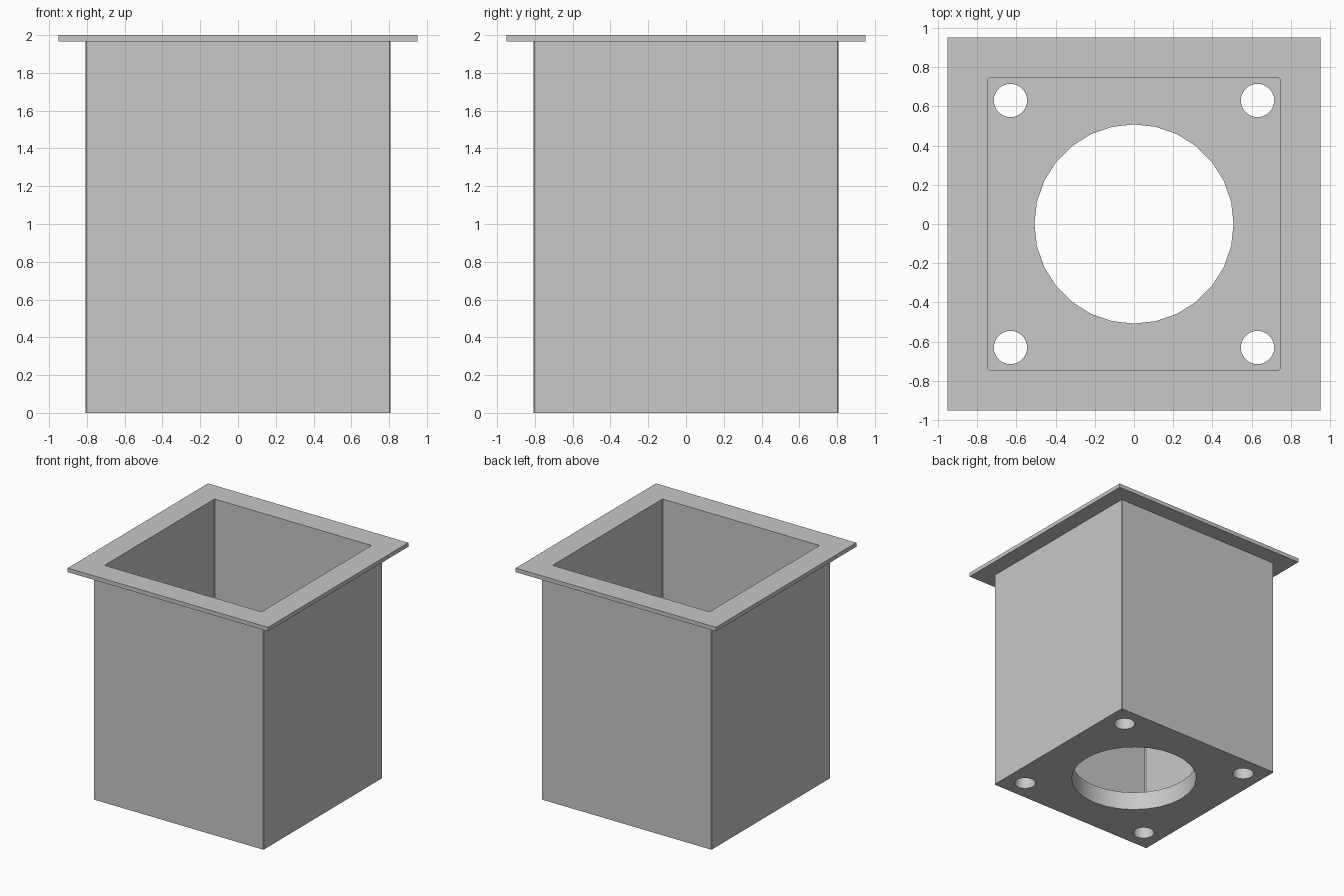
import bpy
import bmesh
from math import cos, sin, pi

default = bpy.data.objects.get("Cube")
if default:
    bpy.data.objects.remove(default, do_unlink=True)

HEIGHT = 2.0
FLANGE_BASE = 1.965
FLOOR_TOP = 0.16
OUTER, INNER, FLANGE = 0.807, 0.745, 0.95
CORNER = 0.006
HOLE_POS = 0.63

grey = bpy.data.materials.new("plain grey")
grey.use_nodes = True
colour = (0.58, 0.58, 0.58, 1)
grey.diffuse_color = colour
grey.node_tree.nodes["Principled BSDF"].inputs["Base Color"].default_value = colour


def square(half, cut=0):
    """Counter-clockwise square outline with optionally clipped corners."""
    if not cut:
        return [(-half, -half), (half, -half), (half, half), (-half, half)]
    k = half - cut
    return [(-k, -half), (k, -half), (half, -k), (half, k),
            (k, half), (-k, half), (-half, k), (-half, -k)]


def circle(x, y, radius, sides):
    return [(x + radius * cos(2 * pi * i / sides),
             y + radius * sin(2 * pi * i / sides)) for i in range(sides)]


def plate(name, outline, holes, z0, z1):
    """Extrude an outline with holes from z0 to z1."""
    bm = bmesh.new()
    edges = []
    for loop in [outline] + holes:
        verts = [bm.verts.new((x, y, z0)) for x, y in loop]
        edges += [bm.edges.new((v, verts[i - 1])) for i, v in enumerate(verts)]
    bmesh.ops.triangle_fill(bm, use_beauty=True, use_dissolve=False,
                            edges=edges, normal=(0, 0, 1))
    result = bmesh.ops.extrude_face_region(bm, geom=bm.faces[:],
                                           use_keep_orig=True)
    top = [g for g in result["geom"] if isinstance(g, bmesh.types.BMVert)]
    bmesh.ops.translate(bm, verts=top, vec=(0, 0, z1 - z0))
    bmesh.ops.recalc_face_normals(bm, faces=bm.faces[:])
    mesh = bpy.data.meshes.new(name)
    bm.to_mesh(mesh)
    bm.free()
    mesh.materials.append(grey)
    obj = bpy.data.objects.new(name, mesh)
    bpy.context.collection.objects.link(obj)
    return obj


# Floor with the central opening and four corner bolt holes
bolt_holes = [circle(sx * HOLE_POS, sy * HOLE_POS, 0.085, 28)
              for sx in (-1, 1) for sy in (-1, 1)]
floor = plate("floor", square(OUTER, CORNER),
              [circle(0, 0, 0.508, 28)] + bolt_holes, 0, FLOOR_TOP)

# Square tube walls
walls = plate("walls", square(OUTER, CORNER), [square(INNER, CORNER)],
              FLOOR_TOP, FLANGE_BASE)

# Rim flange around the open top
flange = plate("flange", square(FLANGE), [square(INNER, CORNER)],
               FLANGE_BASE, HEIGHT)

# Join the parts into one welded body without internal faces
bm = bmesh.new()
for part in (floor, walls, flange):
    bm.from_mesh(part.data)
    if part is not floor:
        bpy.data.objects.remove(part, do_unlink=True)
bm.to_mesh(floor.data)
bm.free()
floor.name = "square_box_body"

# Smooth hole walls, sharp box edges
bpy.ops.object.select_all(action="DESELECT")
floor.select_set(True)
bpy.context.view_layer.objects.active = floor
bpy.ops.object.shade_smooth_by_angle(angle=pi / 6)
